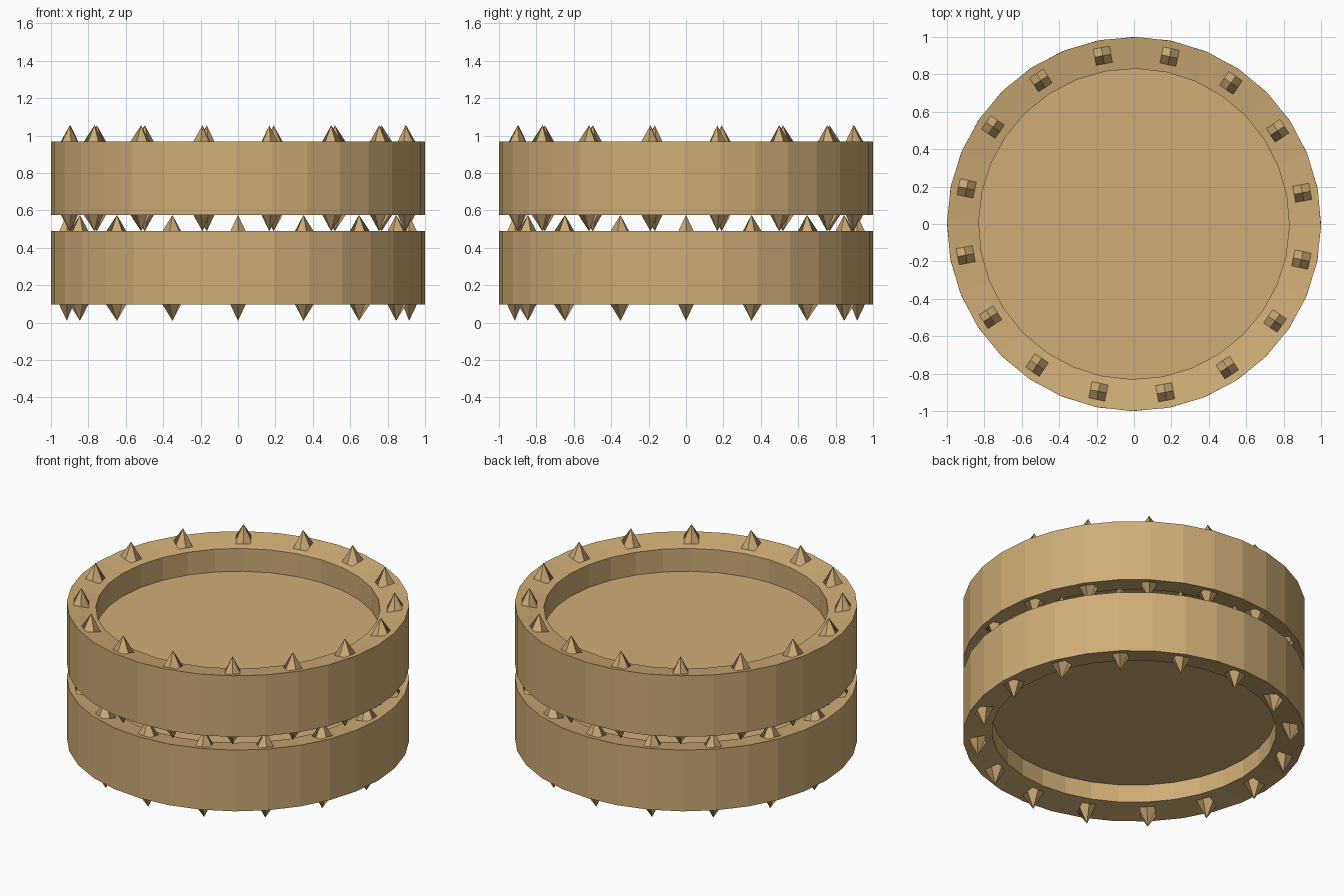
import bpy, bmesh, math
from mathutils import Matrix, Vector

if "Cube" in bpy.data.objects:
    bpy.data.objects.remove(bpy.data.objects["Cube"])

SIDES = 32
R_OUT, R_IN = 1.0, 0.83
HALF, HALF_IN = 0.197, 0.165        # rim slopes inward to the recess
WEB_TOP, WEB_BOTTOM = 0.018, -0.05  # floor plate surfaces
SPIKES, R_SPIKE, S_HALF, TIP = 16, 0.915, 0.045, 0.283

tan = bpy.data.materials.new("tan")
tan.diffuse_color = (0.62, 0.42, 0.18, 1)
tan.use_nodes = True
tan.node_tree.nodes["Principled BSDF"].inputs["Base Color"].default_value = tan.diffuse_color


def finish(bm, name, z, turn):
    me = bpy.data.meshes.new(name)
    bm.to_mesh(me)
    bm.free()
    me.materials.append(tan)
    ob = bpy.data.objects.new(name, me)
    ob.location.z = z
    ob.rotation_euler.z = turn
    bpy.context.collection.objects.link(ob)


def drum(name, z, turn):
    # lathed ring with a floor plate across the middle
    bm = bmesh.new()
    profile = [(R_IN, WEB_BOTTOM), (R_IN, -HALF_IN), (R_OUT, -HALF),
               (R_OUT, HALF), (R_IN, HALF_IN), (R_IN, WEB_TOP)]
    rings = []
    for r, h in profile:
        rings.append([bm.verts.new((r * math.cos(2 * math.pi * i / SIDES),
                                    r * math.sin(2 * math.pi * i / SIDES), h))
                      for i in range(SIDES)])
    for a, b in zip(rings, rings[1:]):
        for i in range(SIDES):
            j = (i + 1) % SIDES
            bm.faces.new((a[i], a[j], b[j], b[i]))
    bm.faces.new(rings[-1])
    bm.faces.new(rings[0][::-1])
    finish(bm, name, z, turn)


def rim_height(r):
    return HALF_IN + (HALF - HALF_IN) * (r - R_IN) / (R_OUT - R_IN)


def spikes(name, z, turn):
    # square spikes made of four quads, on both rims
    bm = bmesh.new()
    outline = [(1, 0), (1, 1), (0, 1), (-1, 1), (-1, 0), (-1, -1), (0, -1), (1, -1)]
    for k in range(SPIKES):
        rot = Matrix.Rotation(2 * math.pi * k / SPIKES, 3, 'Z')
        for side in (1, -1):
            base = []
            for u, v in outline:
                r = R_SPIKE + u * S_HALF
                p = Vector((r, v * S_HALF, side * (rim_height(r) - 0.002)))
                base.append(bm.verts.new(rot @ p))
            tip = bm.verts.new(rot @ Vector((R_SPIKE, 0, side * TIP)))
            for i in range(0, 8, 2):
                f = [tip, base[i], base[i + 1], base[(i + 2) % 8]]
                if side < 0:
                    f = [f[0], f[3], f[2], f[1]]
                bm.faces.new(f)
    finish(bm, name, z, turn)


# two stacked drums, the upper one turned so the spikes interlock
for label, z, turn in (("lower", 0.293, 0), ("upper", 0.772, math.radians(10.5))):
    drum(label + "_drum", z, turn)
    spikes(label + "_spikes", z, turn)
